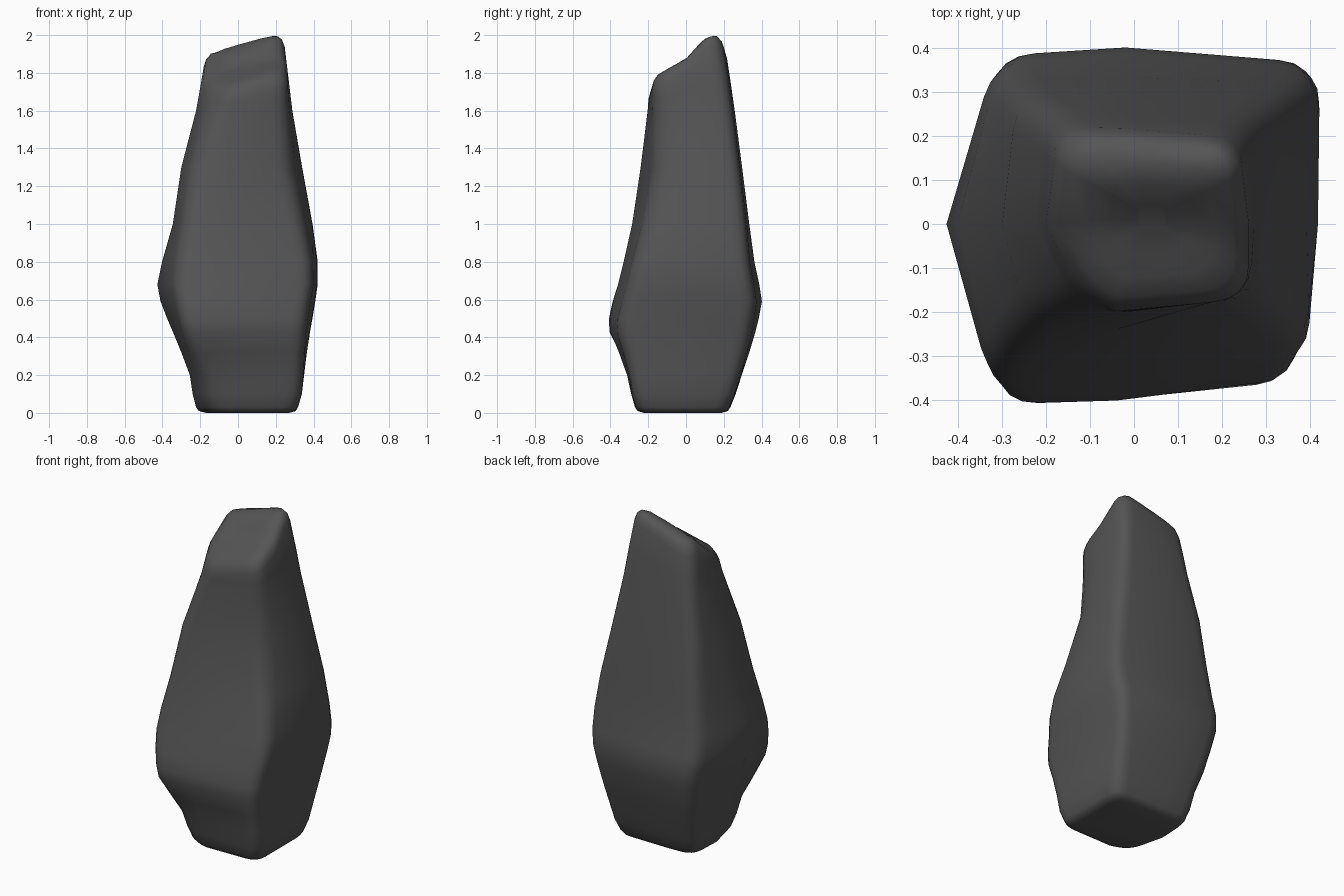
import bpy, bmesh
from mathutils import Vector

if "Cube" in bpy.data.objects:
    bpy.data.objects.remove(bpy.data.objects["Cube"])

# z, left, right, front, back, bulge
SECT = [
    (0.00, -0.20, 0.30, -0.25, 0.215, 0.0),
    (0.03, -0.222, 0.318, -0.27, 0.235, 0.0),
    (0.10, -0.24, 0.338, -0.29, 0.263, 0.0),
    (0.20, -0.255, 0.35, -0.312, 0.295, 0.1),
    (0.32, -0.30, 0.365, -0.355, 0.335, 0.3),
    (0.43, -0.345, 0.382, -0.40, 0.368, 0.6),
    (0.50, -0.375, 0.395, -0.402, 0.385, 0.8),
    (0.59, -0.41, 0.41, -0.385, 0.402, 1.0),
    (0.68, -0.427, 0.423, -0.36, 0.388, 1.0),
    (0.80, -0.402, 0.423, -0.33, 0.362, 0.8),
    (1.00, -0.345, 0.395, -0.285, 0.335, 0.4),
    (1.30, -0.30, 0.34, -0.24, 0.297, 0.3),
    (1.60, -0.222, 0.288, -0.203, 0.258, 0.2),
    (1.85, -0.177, 0.258, -0.185, 0.222, 0.1),
    (2.00, -0.155, 0.240, -0.165, 0.195, 0.1),
]

# z, diagonal inset of front-left, front-right and back-left corners
INSET = [
    (0.0, .05, 0, 0), (0.15, .04, 0, 0), (0.3, .01, .01, 0),
    (0.45, -.015, .01, .01), (0.68, 0, 0, .025), (0.85, 0, .02, .02),
    (1.1, .01, .08, .01), (1.3, .02, .08, 0), (1.6, .05, .03, -.02),
    (1.75, .07, .01, -.03), (2.0, .07, .02, -.03),
]


def lerp_table(table, t):
    """Piecewise linear lookup; first column is the key."""
    t = min(max(t, table[0][0]), table[-1][0])
    for a, b in zip(table, table[1:]):
        if t <= b[0]:
            f = (t - a[0]) / (b[0] - a[0])
            return [p + (q - p) * f for p, q in zip(a, b)][1:]


def outline(z):
    """Rounded four-sided cross-section at height z."""
    l, r, f, b, k = lerp_table(SECT, z)
    fl, fr, bl = [.7 * v for v in lerp_table(INSET, z)]
    corners = [(l + .02 + .08 * k + fl, f + fl),
               (r - .03 * k - fr, f + .005 + .05 * k + fr),
               (r, b - .005 - .03 * k),
               (l + .01 + .08 * k + bl, b - .005 - max(bl, 0))]
    mids = [(-.04, f), (r - .005 * k, 0), (-.02, b), (l, 0)]
    pts = []
    for i in range(4):
        c = Vector(corners[i])
        m0, m1 = Vector(mids[i - 1]), Vector(mids[i])
        p0 = c + (m0 - c).normalized() * .08
        p1 = c + (m1 - c).normalized() * .08
        for j in range(5):
            t = j / 4
            pts.append(p0 * (1 - t) ** 2 + c * 2 * t * (1 - t) + p1 * t * t)
        pts.append(m1)
    return pts


def top_z(x, y):
    """Slanted top rising to a ridge at the back right."""
    z = lerp_table([(-.2, 1.765), (-.1, 1.82), (0, 1.875), (.09, 1.975),
                    (.14, 2.0), (.2, 1.99)], y)[0]
    slope = min(max(.24 + (y + .15) * .2, .24), .3)
    return z - slope * max(0.17 - x, 0)


bm = bmesh.new()
rings = []


def add_ring(points):
    rings.append([bm.verts.new(p) for p in points])


# underside
centre_low = Vector((.05, -.02))
for s in (.45, .88):
    add_ring([(*(centre_low + (p - centre_low) * s), 0) for p in outline(0)])

# flanks
for row in SECT[:13]:
    z = max(row[0], .01)
    add_ring([(p.x, p.y, z) for p in outline(z)])

# upper flanks up to the slanted rim
n = len(outline(1))
rim = [top_z(*p) - .06 for p in outline(1.8)]
for s in (.5, 1):
    hs = [1.6 + s * (h - 1.6) for h in rim]
    add_ring([(*outline(hs[i])[i], hs[i]) for i in range(n)])

# rounded cap
centre_top = Vector((.04, .015))
edge = [outline(rim[i] + .03)[i] for i in range(n)]
for s, drop in ((.96, .022), (.86, .002), (.65, 0), (.4, 0), (.15, 0)):
    pts = [centre_top + (p - centre_top) * s for p in edge]
    add_ring([(p.x, p.y, top_z(p.x, p.y) - drop) for p in pts])

for a, b in zip(rings, rings[1:]):
    for i in range(n):
        j = (i + 1) % n
        bm.faces.new((a[i], a[j], b[j], b[i]))
bm.faces.new(rings[0][::-1])
bm.faces.new(rings[-1])
bmesh.ops.recalc_face_normals(bm, faces=bm.faces)
for f in bm.faces:
    f.smooth = True

mesh = bpy.data.meshes.new("standing_rock")
bm.to_mesh(mesh)
bm.free()
rock = bpy.data.objects.new("standing_rock", mesh)
bpy.context.collection.objects.link(rock)

mat = bpy.data.materials.new("dark grey stone")
mat.diffuse_color = (0.09, 0.09, 0.09, 1)
mat.use_nodes = True
mat.node_tree.nodes["Principled BSDF"].inputs["Base Color"].default_value = mat.diffuse_color
mesh.materials.append(mat)
